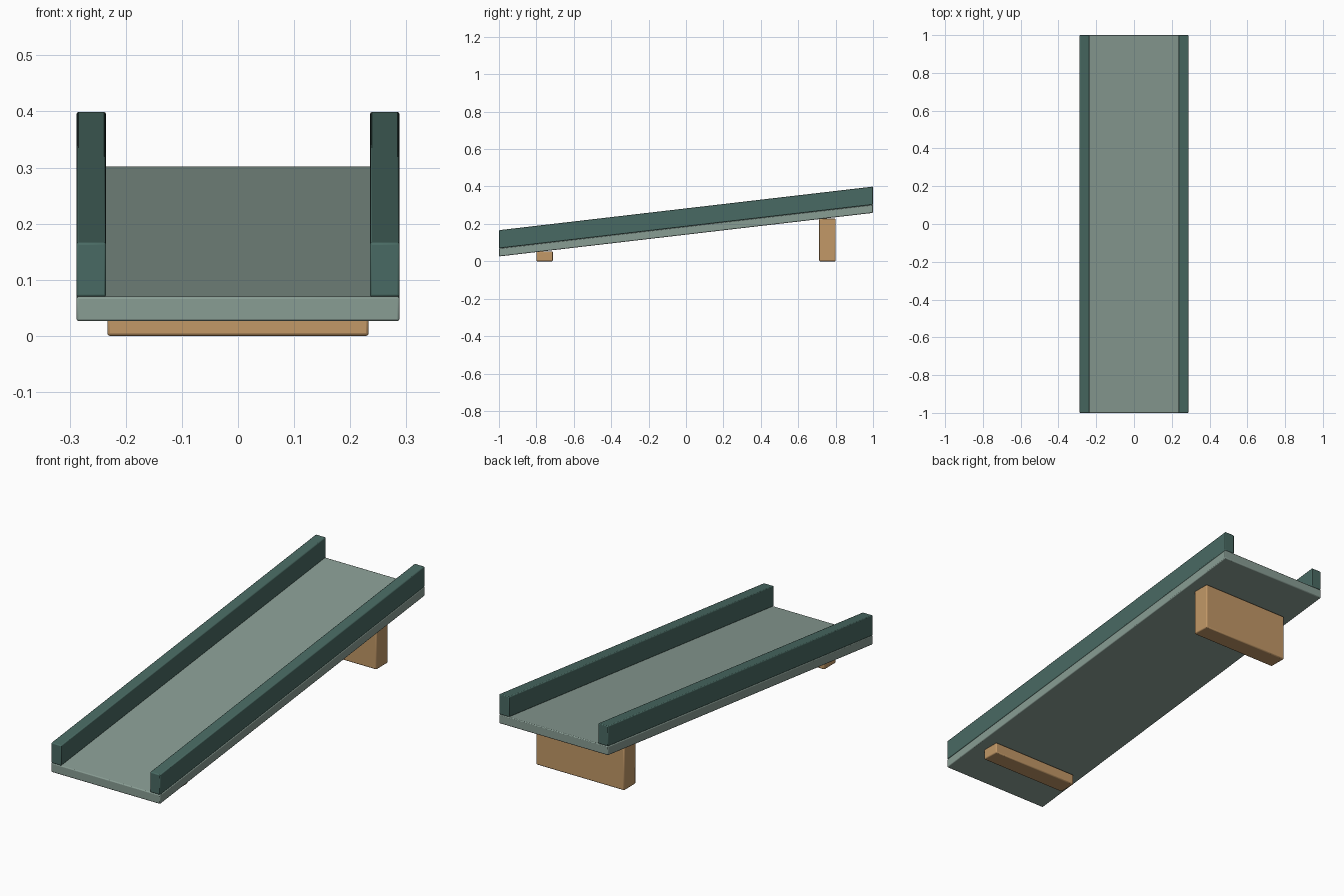
import bpy, bmesh, math

if "Cube" in bpy.data.objects:
    bpy.data.objects.remove(bpy.data.objects["Cube"])

SLOPE = 0.1165  # rise of the ramp per unit of length


def material(name, rgb):
    lin = [((c / 255 + 0.055) / 1.055) ** 2.4 for c in rgb]
    m = bpy.data.materials.new(name)
    m.diffuse_color = (*lin, 1)
    m.use_nodes = True
    m.node_tree.nodes["Principled BSDF"].inputs["Base Color"].default_value = m.diffuse_color
    return m


sage = material("sage green", (137, 157, 148))
dark_green = material("dark green", (73, 106, 99))
wood = material("light wood", (194, 152, 103))


def block(name, x, y, z, mat, slope=0.0, bevel=0.005):
    """Softly bevelled box; slope raises z along y and keeps the ends upright."""
    bm = bmesh.new()
    bmesh.ops.create_cube(bm, size=1)
    for v in bm.verts:
        px, py, pz = (r[0] if c < 0 else r[1] for r, c in zip((x, y, z), v.co))
        v.co = (px, py, pz + slope * py)
    mesh = bpy.data.meshes.new(name)
    bm.to_mesh(mesh)
    bm.free()
    mesh.materials.append(mat)
    ob = bpy.data.objects.new(name, mesh)
    bpy.context.collection.objects.link(ob)
    mod = ob.modifiers.new("soft edges", 'BEVEL')
    mod.width = bevel
    mod.segments = 2
    mod.limit_method = 'ANGLE'
    mod.angle_limit = math.radians(30)
    bpy.ops.object.select_all(action='DESELECT')
    ob.select_set(True)
    bpy.context.view_layer.objects.active = ob
    bpy.ops.object.shade_smooth_by_angle(angle=math.radians(30))
    return ob


# Sloping deck (z given at mid length)
block("ramp_deck", (-0.288, 0.288), (-1, 1), (0.1425, 0.186), sage, SLOPE, 0.004)

# Side rails resting on the deck
for side, x in (("left", (-0.288, -0.235)), ("right", (0.235, 0.288))):
    block(side + "_rail", x, (-1, 1), (0.186, 0.283), dark_green, SLOPE, 0.004)

# Wooden supports under both ends
block("front_support", (-0.233, 0.233), (-0.8, -0.712), (0, 0.053), wood)
block("back_support", (-0.233, 0.233), (0.712, 0.8), (0, 0.228), wood)
